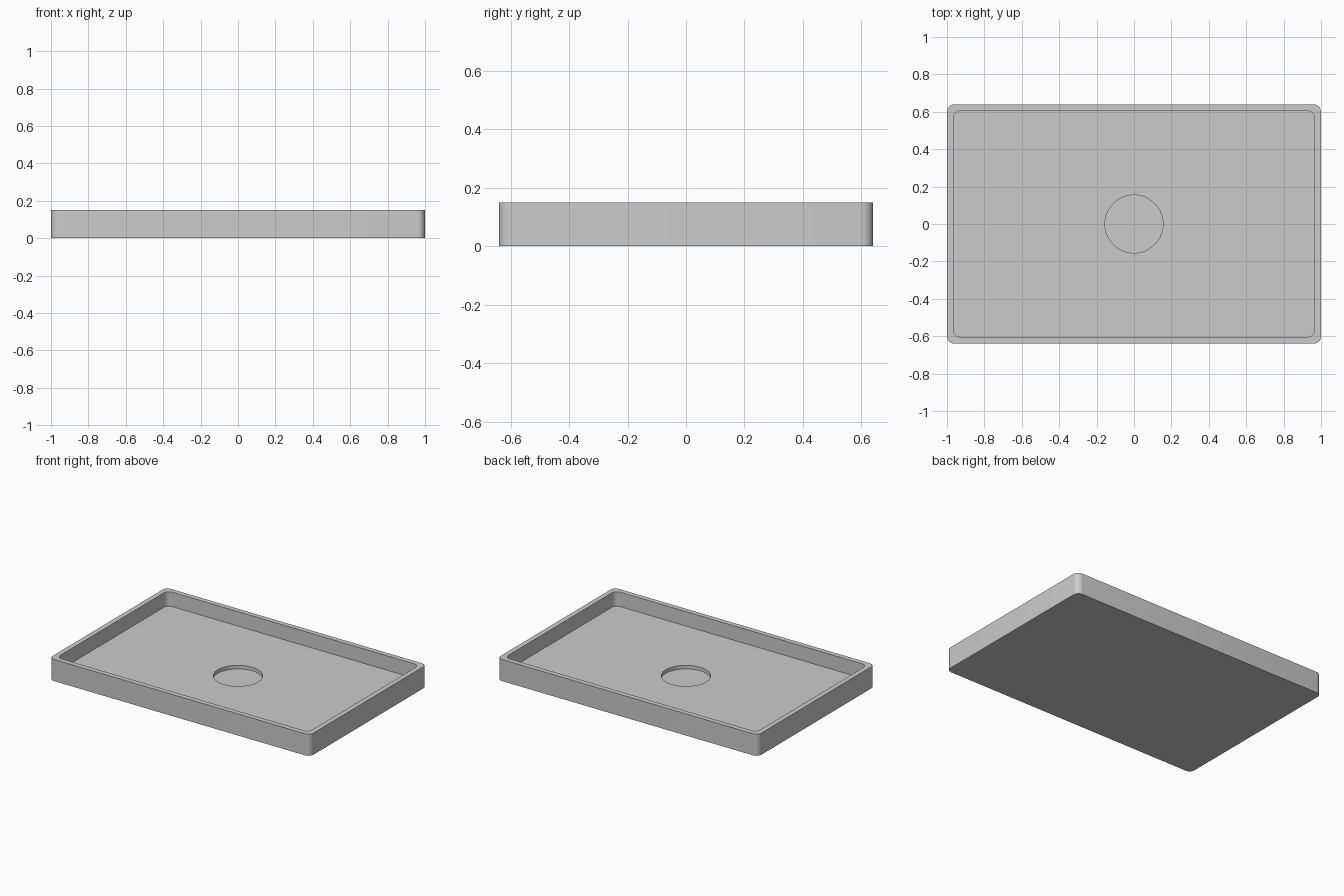
import bpy
import bmesh
from math import cos, sin, pi, radians

if "Cube" in bpy.data.objects:
    bpy.data.objects.remove(bpy.data.objects["Cube"])

STEPS = 16  # points per quarter turn


def ring(bm, half_x, half_y, radius, z):
    """Closed loop of vertices: rounded rectangle, or a circle when the halves equal the radius."""
    verts = []
    for quarter, (sx, sy) in enumerate(((1, 1), (-1, 1), (-1, -1), (1, -1))):
        for i in range(STEPS):
            a = (quarter + (i + 0.5) / STEPS) * pi / 2
            verts.append(bm.verts.new((sx * (half_x - radius) + radius * cos(a),
                                       sy * (half_y - radius) + radius * sin(a), z)))
    return verts


# Grey material
grey = bpy.data.materials.new("grey")
grey.use_nodes = True
colour = (0.6, 0.6, 0.6, 1)
grey.diffuse_color = colour
grey.node_tree.nodes["Principled BSDF"].inputs["Base Color"].default_value = colour

# Tray: outer wall, rim, inner wall, floor and round blind recess
bm = bmesh.new()
rings = [
    ring(bm, 1.0, 0.64, 0.04, 0.0),
    ring(bm, 1.0, 0.64, 0.04, 0.15),
    ring(bm, 0.965, 0.605, 0.04, 0.15),
    ring(bm, 0.965, 0.605, 0.04, 0.05),
    ring(bm, 0.155, 0.155, 0.155, 0.05),
    ring(bm, 0.155, 0.155, 0.155, 0.025),
]
for low, high in zip(rings, rings[1:]):
    for i in range(len(low)):
        j = (i + 1) % len(low)
        bm.faces.new((low[i], low[j], high[j], high[i]))
bm.faces.new(rings[0][::-1])  # underside
bm.faces.new(rings[-1])       # recess bottom
bmesh.ops.recalc_face_normals(bm, faces=bm.faces)

mesh = bpy.data.meshes.new("tray")
bm.to_mesh(mesh)
bm.free()
mesh.materials.append(grey)
tray = bpy.data.objects.new("tray", mesh)
bpy.context.collection.objects.link(tray)
bpy.context.view_layer.objects.active = tray
tray.select_set(True)
bpy.ops.object.shade_smooth_by_angle(angle=radians(30))
